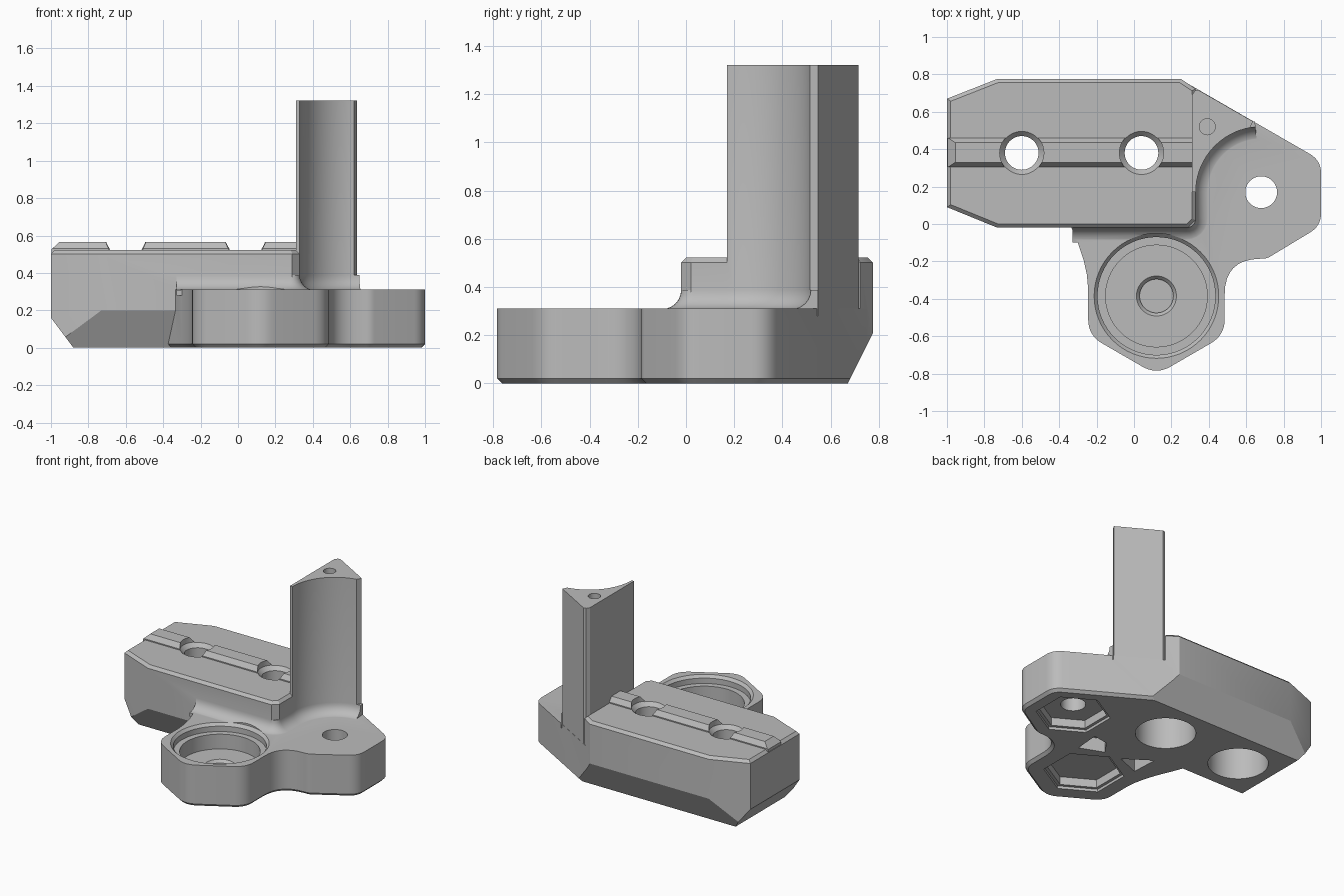
import bpy, bmesh, math
from mathutils import Vector

cube = bpy.data.objects.get("Cube")
if cube:
    bpy.data.objects.remove(cube)

grey = bpy.data.materials.new("plain grey")
grey.use_nodes = True
grey.diffuse_color = (0.5, 0.5, 0.5, 1)
grey.node_tree.nodes["Principled BSDF"].inputs["Base Color"].default_value = (0.5, 0.5, 0.5, 1)


def finish(name, bm):
    bmesh.ops.recalc_face_normals(bm, faces=bm.faces[:])
    mesh = bpy.data.meshes.new(name)
    bm.to_mesh(mesh)
    bm.free()
    mesh.materials.append(grey)
    ob = bpy.data.objects.new(name, mesh)
    bpy.context.collection.objects.link(ob)
    return ob


def prism(name, pts, lo, hi, axis="Z", bevel_at=None, bevel=0.02):
    """Extrude a closed outline along an axis; optionally chamfer one end."""
    place = {"Z": lambda a, b, h: (a, b, h),
             "X": lambda a, b, h: (h, a, b),
             "Y": lambda a, b, h: (a, h, b)}[axis]
    bm = bmesh.new()
    rings = [[bm.verts.new(place(p[0], p[1], h)) for p in pts] for h in (lo, hi)]
    for ring in rings:
        bm.faces.new(ring)
    n = len(pts)
    for i in range(n):
        j = (i + 1) % n
        bm.faces.new((rings[0][i], rings[0][j], rings[1][j], rings[1][i]))
    bmesh.ops.recalc_face_normals(bm, faces=bm.faces[:])
    if bevel_at is not None:
        edges = [e for e in bm.edges if all(abs(v.co.z - bevel_at) < 1e-5 for v in e.verts)]
        bmesh.ops.bevel(bm, geom=edges, offset=bevel, segments=1, affect="EDGES")
    return finish(name, bm)


def revolve(name, profile, x, y, steps=48):
    """Solid of revolution from (radius, z) points that start and end on the axis."""
    bm = bmesh.new()
    verts = [bm.verts.new((r, 0, z)) for r, z in profile]
    edges = [bm.edges.new(pair) for pair in zip(verts, verts[1:])]
    bmesh.ops.spin(bm, geom=verts + edges, cent=(0, 0, 0), axis=(0, 0, 1),
                   angle=math.tau, steps=steps, use_duplicate=False)
    bmesh.ops.remove_doubles(bm, verts=bm.verts[:], dist=1e-5)
    bmesh.ops.translate(bm, verts=bm.verts[:], vec=(x, y, 0))
    return finish(name, bm)


def rounded(points, steps=8):
    """Outline with a rounded corner wherever a point carries a radius."""
    out = []
    for i, (x, y, r) in enumerate(points):
        p = Vector((x, y))
        if not r:
            out.append(p)
            continue
        u = (Vector(points[i - 1][:2]) - p).normalized()
        v = (Vector(points[(i + 1) % len(points)][:2]) - p).normalized()
        t = r / math.tan(u.angle(v) / 2)
        for k in range(steps + 1):
            s = k / steps
            out.append((1 - s) ** 2 * (p + u * t) + 2 * s * (1 - s) * p + s * s * (p + v * t))
    return out


def combine(target, other, operation):
    mod = target.modifiers.new("join", "BOOLEAN")
    mod.operation, mod.solver, mod.object = operation, "EXACT", other
    other.hide_render = True
    bpy.context.view_layer.objects.active = target
    bpy.ops.object.modifier_apply(modifier=mod.name)
    bpy.data.objects.remove(other)


def hexagon(x, y, r):
    return [(x + r * math.sin(k * math.pi / 3), y + r * math.cos(k * math.pi / 3)) for k in range(6)]


CUP = (0.12, -0.385)
HUB = (0.68, 0.17)
ARC = 0.35


def on_arc(deg):
    a = math.radians(deg)
    return Vector((HUB[0] + ARC * math.cos(a), HUB[1] + ARC * math.sin(a)))


# Long block with chamfered ends and underside
block = prism("block", [(-1, 0.09), (-0.73, -0.02), (0.29, -0.02), (0.33, 0.02), (0.33, 0.723),
                        (0.25, 0.776), (-0.73, 0.776), (-1, 0.67)], 0, 0.522, bevel_at=0.522)
combine(block, prism("front_cut", [(-0.13, 0.4), (-0.02, 0.2), (0.09, 0), (0.145, -0.1), (-0.13, -0.1)],
                     -1.2, 0.6, "X"), "DIFFERENCE")
combine(block, prism("end_cut", [(-1.15, 0.36), (-0.88, 0), (-0.805, -0.1), (-1.15, -0.1)],
                     -0.3, 1, "Y"), "DIFFERENCE")

# Flat plate carrying the two hexagonal hubs
plate = prism("plate", rounded([
    (-0.39, 0.12, 0), (-0.33, -0.03, 0), (-0.3, -0.1, 0), (-0.27, -0.19, 0), (-0.252, -0.27, 0),
    (-0.245, -0.35, 0), (-0.245, -0.595, 0.15), (0.12, -0.806, 0.15), (0.485, -0.595, 0.15),
    (0.485, -0.19, 0.19), (0.71, -0.185, 0.09), (1, -0.01, 0.12), (1, 0.34, 0.12),
    (0.27, 0.761, 0), (0.2, 0.6, 0)]), 0, 0.31, bevel_at=0)

# Tall post with a hollow front face
arc = [on_arc(d) for d in range(180, 96, -5)]
post = prism("post", [(0.31, 0.17)] + arc + [(0.637, 0.548), (0.345, 0.716), (0.325, 0.712), (0.31, 0.69)],
             0.05, 1.322)

# Concave fillet following the block front and the post hollow
path = [(Vector((x, -0.02)), Vector((0, -1))) for x in (-0.33, 0, 0.28)]
for deg in range(-75, 1, 15):
    d = Vector((math.cos(math.radians(deg)), math.sin(math.radians(deg))))
    path.append((Vector((0.28, 0.03)) + 0.05 * d, d))
for deg in range(180, 93, -5):
    p = on_arc(deg)
    path.append((p, (Vector(HUB) - p).normalized()))
R = 0.08
section = [(-0.03, 0.28), (-0.03, 0.308 + R)]
section += [(R - R * math.cos(a), 0.308 + R - R * math.sin(a)) for a in (k * math.pi / 12 for k in range(7))]
section += [(R, 0.28)]
bm = bmesh.new()
rows = [[bm.verts.new((*(p + n * d), z)) for d, z in section] for p, n in path]
for a, b in zip(rows, rows[1:]):
    for i in range(len(section)):
        j = (i + 1) % len(section)
        bm.faces.new((a[i], a[j], b[j], b[i]))
bm.faces.new(rows[0])
bm.faces.new(rows[-1])
fillet = finish("fillet", bm)

# Raised guide rail with a sloped outer end
rail = prism("rail", [(0.305, 0.5), (0.305, 0.53), (0.33, 0.565), (0.435, 0.565), (0.46, 0.53), (0.46, 0.5)],
             -0.998, 0.32, "X")
combine(rail, prism("rail_end_cut", [(-1.1, 0.43), (-0.95, 0.57), (-0.95, 0.7), (-1.1, 0.7)],
                    0, 1, "Y"), "DIFFERENCE")

body = block
body.name = "bracket_body"
for part in (plate, post, fillet, rail):
    combine(body, part, "UNION")

# Underside chamfer along the back
cutters = [prism("back_cut", [(0.672, 0), (0.777, 0.21), (0.872, 0.4), (0.872, -0.1), (0.622, -0.1)],
                 -1.2, 1.2, "X")]

# Stepped bolt holes through the block
for x in (-0.6, 0.04):
    cutters.append(revolve("bolt_hole", [(0, -0.1), (0.205, -0.1), (0.205, 0.33), (0.09, 0.33), (0.09, 0.495),
                                         (0.118, 0.525), (0.118, 0.7), (0, 0.7)], x, 0.38))

# Round cup in the front hub, through hole in the side hub, blind hole in the post
cutters.append(revolve("cup", [(0, 0.1), (0.09, 0.1), (0.09, 0.12), (0.107, 0.14), (0.272, 0.14), (0.272, 0.25),
                               (0.315, 0.25), (0.315, 0.29), (0.335, 0.312), (0.335, 0.45), (0, 0.45)], *CUP, 64))
cutters.append(revolve("hub_hole", [(0, -0.1), (0.085, -0.1), (0.085, 0.5), (0, 0.5)], *HUB))
cutters.append(revolve("post_hole", [(0, 1.2), (0.043, 1.2), (0.043, 1.4), (0, 1.4)], 0.392, 0.52, 24))

# Stepped hexagonal nut pockets below both hubs
for spot, r in ((HUB, 0.23), (CUP, 0.25)):
    cutters.append(prism("nut_rim", hexagon(*spot, r + 0.025), -0.1, 0.02))
    cutters.append(prism("nut_pocket", hexagon(*spot, r), -0.1, 0.08))

# Small lightening pockets below the web
cutters.append(prism("web_pocket", [(0.365, -0.15), (0.38, 0.04), (0.26, 0.02), (0.19, -0.08)], -0.1, 0.1))
cutters.append(prism("web_pocket", [(0.05, -0.08), (-0.14, 0.05), (-0.13, -0.15)], -0.1, 0.1))

for cutter in cutters:
    combine(body, cutter, "DIFFERENCE")

# Smooth curved walls, keep chamfers crisp
bpy.ops.object.select_all(action="DESELECT")
body.select_set(True)
bpy.context.view_layer.objects.active = body
bpy.ops.object.shade_smooth_by_angle(angle=math.radians(25))
